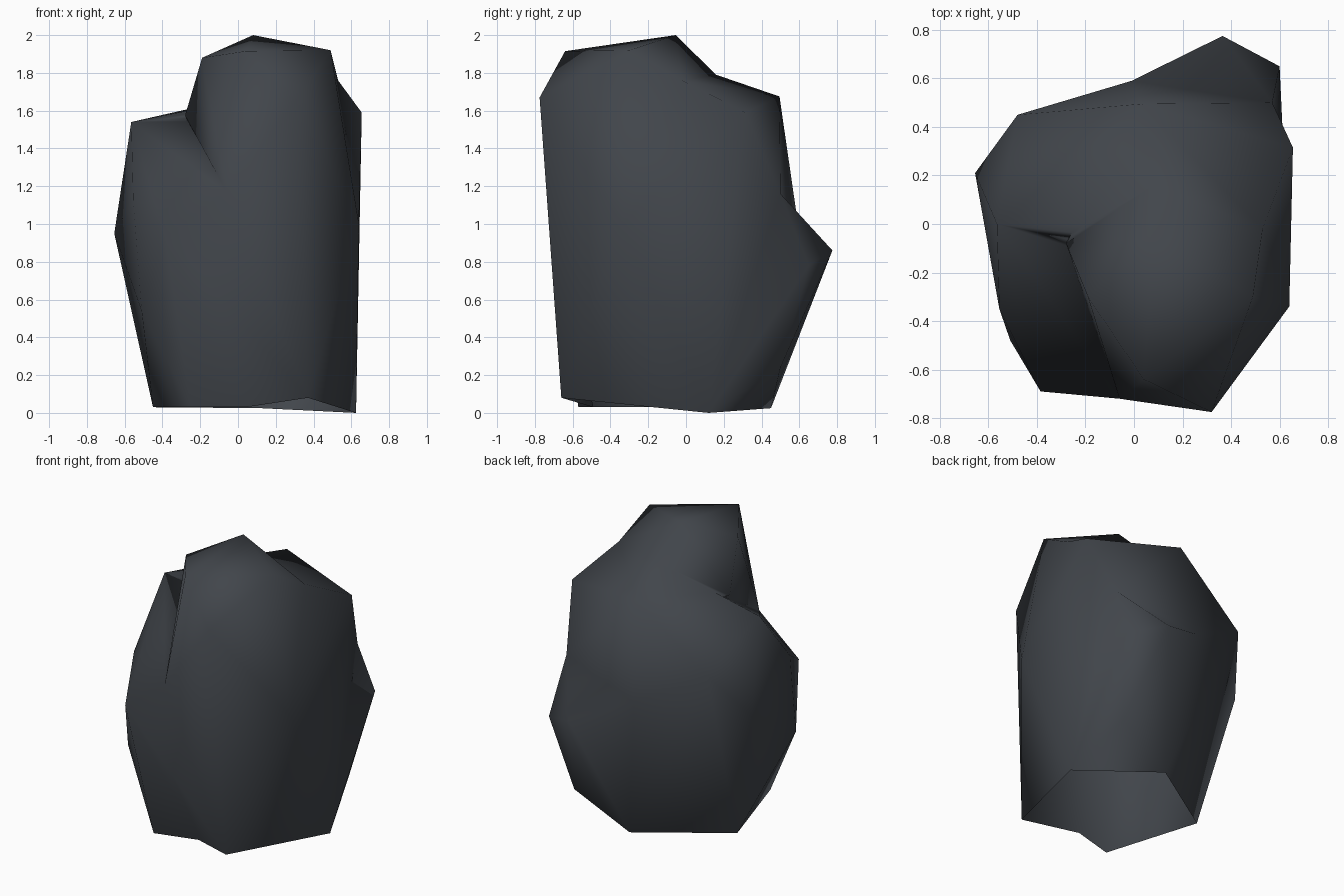
import bpy, bmesh
from mathutils import Vector

if "Cube" in bpy.data.objects:
    bpy.data.objects.remove(bpy.data.objects["Cube"])

# One dark slate colour for the whole boulder
slate = bpy.data.materials.new("dark_slate")
slate.diffuse_color = (0.053, 0.060, 0.070, 1)
slate.use_nodes = True
slate.node_tree.nodes["Principled BSDF"].inputs["Base Color"].default_value = slate.diffuse_color

# Corner points shared by neighbouring chunks of rock
base_tip, base_right = (.37, -.66, .08), (.625, .12, .0)
base_back, base_left = (.12, .45, .025), (-.45, .08, .03)
base_corner, base_front = (-.25, -.57, .03), (.04, -.49, .03)
heel = (.51, .50, .24)
notch = (-.06, -.72, 1.17)
right_edge = (.64, -.34, 1.0)
right_shoulder = (.655, .315, 1.59)
saddle_right = (.53, -.02, 1.76)
back_top = (.03, .495, 1.675)
ledge_right, ledge_left = (.57, .50, 1.16), (-.01, .59, 1.02)
step_foot = (-.28, -.08, 1.575)
saddle = (.08, .16, 1.79)


def chunk(name, points):
    """Convex faceted rock chunk around the given corners."""
    bm = bmesh.new()
    for p in points:
        bm.verts.new(p)
    res = bmesh.ops.convex_hull(bm, input=bm.verts[:])
    loose = {g for g in res["geom_interior"] + res["geom_unused"]
             if isinstance(g, bmesh.types.BMVert)}
    bmesh.ops.delete(bm, geom=list(loose), context='VERTS')
    bmesh.ops.recalc_face_normals(bm, faces=bm.faces[:])
    me = bpy.data.meshes.new(name)
    bm.to_mesh(me)
    bm.free()
    me.materials.append(slate)
    ob = bpy.data.objects.new(name, me)
    bpy.context.collection.objects.link(ob)
    return ob


# Main body with the low left shoulder
boulder = chunk("boulder", [
    base_tip, base_right, base_back, base_left, base_corner, heel,
    (-.51, -.48, .54), (-.385, -.69, .93), (-.555, -.35, 1.13),
    (-.655, .21, .95), (-.565, 0, 1.54), (-.48, .45, 1.27),
    back_top, ledge_left, ledge_right, right_shoulder, right_edge,
    notch, saddle_right])

# Tall front tower
tower = chunk("tower", [
    base_tip, right_edge, notch, saddle_right, step_foot, saddle,
    (.32, -.775, 1.67), (.04, -.64, 1.915), (-.19, -.30, 1.88),
    (.08, -.055, 2.0), (.49, -.30, 1.92)])

# Saddle that slopes from the tower down to the back
slope = chunk("saddle_slope", [
    saddle, back_top, saddle_right, right_shoulder, step_foot, (.2, .1, 1.4)])

# Bulge sticking out low at the back
bulge = chunk("back_bulge", [
    ledge_left, ledge_right, (.365, .775, .86), (.60, .65, .78),
    heel, base_back, base_right])

# Fuse the chunks into one skin
bpy.context.view_layer.objects.active = boulder
for part in (tower, slope, bulge):
    mod = boulder.modifiers.new("fuse", 'BOOLEAN')
    mod.operation = 'UNION'
    mod.solver = 'EXACT'
    mod.object = part
    bpy.ops.object.modifier_apply(modifier=mod.name)
    bpy.data.objects.remove(part)

# Tidy the seams and open the underside
bm = bmesh.new()
bm.from_mesh(boulder.data)
bmesh.ops.remove_doubles(bm, verts=bm.verts[:], dist=0.01)
bmesh.ops.recalc_face_normals(bm, faces=bm.faces[:])
bottom = [f for f in bm.faces
          if f.normal.z < -0.9 and f.calc_center_median().z < 0.12]
bmesh.ops.delete(bm, geom=bottom, context='FACES')

# Pull the front rim inward between its two corners
ends = (Vector(base_tip), Vector(base_corner))
for e in bm.edges[:]:
    if all(min((v.co - p).length for v in e.verts) < 0.02 for p in ends):
        mid = bmesh.utils.edge_split(e, e.verts[0], 0.5)[1]
        mid.co = base_front
        bmesh.ops.triangulate(bm, faces=mid.link_faces[:])
        break

# Soft shading all over
for f in bm.faces:
    f.smooth = True
    f.material_index = 0
bm.to_mesh(boulder.data)
bm.free()
